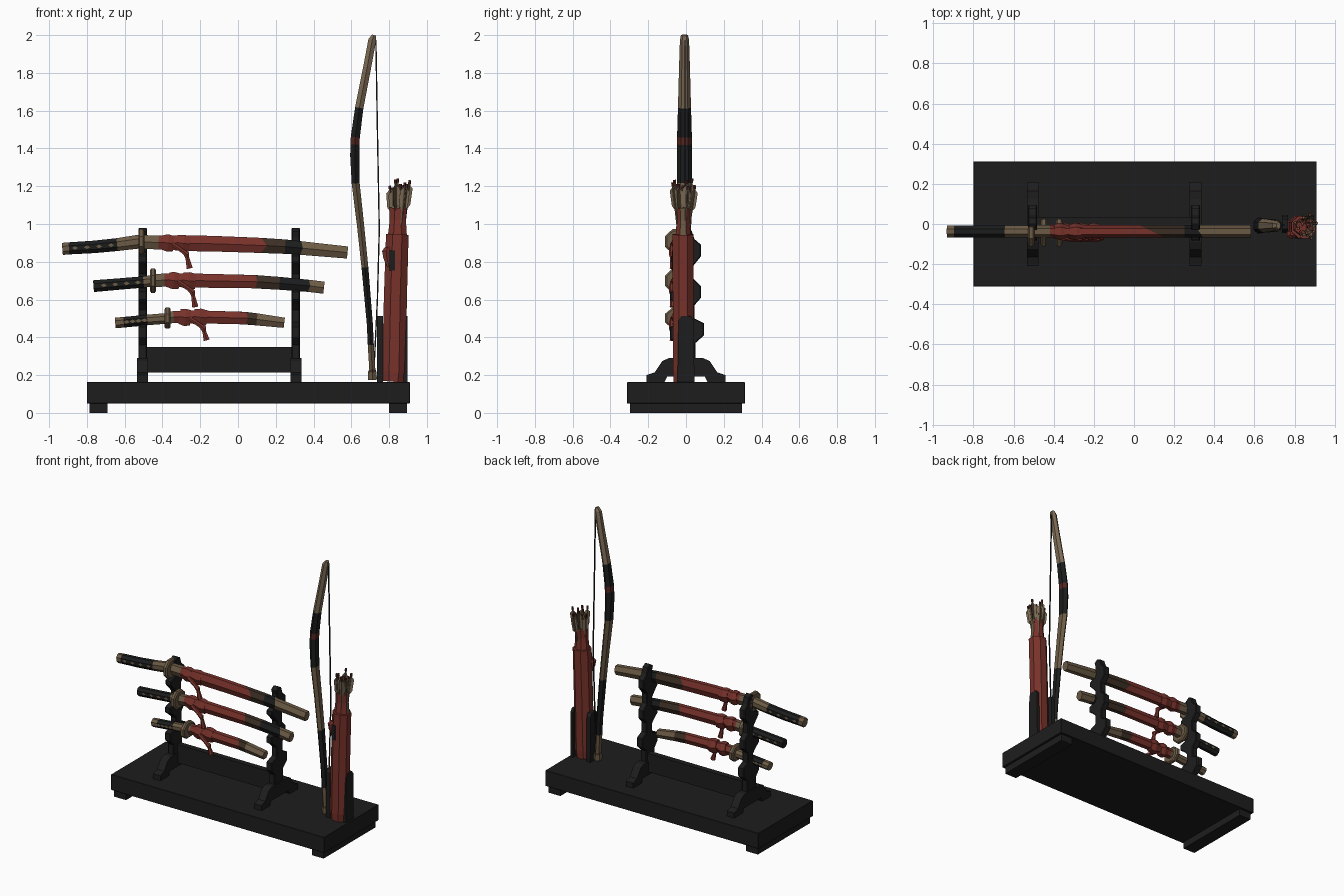
import bpy, bmesh, math, random
from mathutils import Vector

random.seed(4)


def material(name, rgb):
    m = bpy.data.materials.new(name)
    m.diffuse_color = (*rgb, 1)
    return m


BLACK = material("black lacquer", (0.0125, 0.0125, 0.0125))
INK = material("black wrap", (0.011, 0.0115, 0.012))
BROWN = material("tan brown", (0.15, 0.105, 0.06))
PALE = material("pale wood", (0.20, 0.145, 0.09))
DARK = material("dark brown", (0.045, 0.028, 0.018))
RED = material("deep red", (0.19, 0.032, 0.024))
MAROON = material("maroon", (0.09, 0.02, 0.015))
MATS = [BLACK, INK, BROWN, PALE, DARK, RED, MAROON]


def finish(name, bm, mat=None):
    bmesh.ops.recalc_face_normals(bm, faces=bm.faces)
    me = bpy.data.meshes.new(name)
    bm.to_mesh(me)
    bm.free()
    for m in ([mat] if mat else MATS):
        me.materials.append(m)
    ob = bpy.data.objects.new(name, me)
    bpy.context.collection.objects.link(ob)
    return ob


def box(name, lo, hi, mat, bevel=0):
    bm = bmesh.new()
    bmesh.ops.create_cube(bm, size=1)
    for v in bm.verts:
        v.co = Vector([(a + b) / 2 + c * (b - a) for a, b, c in zip(lo, hi, v.co)])
    if bevel:
        bmesh.ops.bevel(bm, geom=bm.edges[:], offset=bevel, segments=1, affect='EDGES')
    return finish(name, bm, mat)


def slab(name, pts, x0, x1, mat, bevel=0):
    """Extrude a (y, z) outline along x."""
    bm = bmesh.new()
    f = bm.faces.new([bm.verts.new((x0, y, z)) for y, z in pts])
    g = bmesh.ops.extrude_face_region(bm, geom=[f])["geom"]
    bmesh.ops.translate(bm, verts=[v for v in g if isinstance(v, bmesh.types.BMVert)],
                        vec=(x1 - x0, 0, 0))
    if bevel:
        rim = [e for e in bm.edges if abs(e.verts[0].co.x - e.verts[1].co.x) < 1e-6]
        bmesh.ops.bevel(bm, geom=rim, offset=bevel, segments=1, affect='EDGES')
    return finish(name, bm, mat)


def loft(name, rings, mats, sides=8):
    """Tube through (x, y, z, half width in xz, half depth in y, optional slant), one material per span."""
    bm = bmesh.new()
    loops = []
    for i, (x, y, z, w, d, *slant) in enumerate(rings):
        a, b = rings[max(i - 1, 0)], rings[min(i + 1, len(rings) - 1)]
        t = Vector((b[0] - a[0], b[1] - a[1], b[2] - a[2])).normalized()
        n = t.cross(Vector((0, 1, 0))).normalized()
        s = t.cross(n)
        k = 1 / math.cos(math.pi / sides)
        loop = []
        for j in range(sides):
            q = 2 * math.pi * (j + 0.5) / sides
            off = n * w * k * math.cos(q) + s * d * k * math.sin(q)
            if slant:
                off = off - t * off.y / d * slant[0]
            loop.append(bm.verts.new(Vector((x, y, z)) + off))
        loops.append(loop)
    if not isinstance(mats, list):
        mats = [mats] * (len(rings) - 1)
    for i, m in enumerate(mats):
        for j in range(sides):
            k = (j + 1) % sides
            f = bm.faces.new((loops[i][j], loops[i][k], loops[i + 1][k], loops[i + 1][j]))
            f.material_index = MATS.index(m)
    for lp, m in ((loops[0], mats[0]), (loops[-1], mats[-1])):
        bm.faces.new(lp).material_index = MATS.index(m)
    return finish(name, bm)


# Base board on two cross feet
box("base_board", (-0.80, -0.312, 0.05), (0.91, 0.312, 0.163), BLACK, 0.002)
for x0, x1 in ((-0.785, -0.69), (0.80, 0.895)):
    box("base_foot", (x0, -0.297, 0), (x1, 0.297, 0.05), BLACK)

# Rack: two notched posts with arched feet, joined by a rail
post = [(-0.05, 0.27), (-0.05, 0.36), (-0.085, 0.40), (-0.085, 0.455), (-0.02, 0.48), (-0.02, 0.545),
        (-0.05, 0.575), (-0.085, 0.60), (-0.085, 0.64), (-0.02, 0.66), (-0.02, 0.735), (-0.05, 0.77),
        (-0.08, 0.80), (-0.08, 0.83), (-0.02, 0.855), (-0.02, 0.93), (-0.03, 0.96), (0, 0.98),
        (0.03, 0.965), (0.045, 0.92), (0.08, 0.89), (0.08, 0.83), (0.04, 0.78), (0.04, 0.71),
        (0.08, 0.67), (0.08, 0.61), (0.045, 0.57), (0.045, 0.50), (0.095, 0.475), (0.095, 0.41),
        (0.05, 0.37), (0.05, 0.27)]
half = [(0.21, 0.16), (0.21, 0.20), (0.165, 0.215), (0.125, 0.275), (0.09, 0.29)]
foot = half + [(-y, z) for y, z in half[::-1]] + [(-0.115, 0.16), (-0.10, 0.192), (0.10, 0.192), (0.115, 0.16)]
for x in (-0.505, 0.306):
    slab("rack_post", post, x - 0.023, x + 0.023, BLACK, 0.005)
    slab("rack_foot", foot, x - 0.029, x + 0.029, BLACK)
box("rack_rail", (-0.49, -0.005, 0.215), (0.29, 0.035, 0.348), BLACK)


def at(path, x):
    """Height of a (x, z, ...) path at x."""
    for a, b in zip(path, path[1:]):
        if a[0] <= x <= b[0]:
            return a[1] + (b[1] - a[1]) * (x - a[0]) / (b[0] - a[0])
    return path[-1][1]


def sword(label, handle, grip, sheath, bands, guard_x, guard_r, knot, tassel_z):
    y = -0.037
    # Handle with brown diamonds left open by the wrap
    loft(label + "_handle", [(x, y, z, h, 0.029) for x, z, h in handle], grip)
    x0, x1 = handle[1][0], handle[3][0]
    for i in range(4):
        x = x0 + (x1 - x0) * (i + 0.5) / 4
        z = at(handle, x)
        for s in (-1, 1):
            bm = bmesh.new()
            bm.faces.new([bm.verts.new((x + dx, y + s * 0.0305, z + dz)) for dx, dz in
                          ((-0.016, 0), (0, -s * 0.010), (0.016, 0), (0, s * 0.010))])
            finish(label + "_wrap_diamond", bm, BROWN)
    # Guard
    z = (handle[-1][1] + sheath[0][1]) / 2
    loft(label + "_guard", [(guard_x + dx, y - 0.006, z, guard_r * k, 0.068 * k) for dx, k in
                            ((-0.016, 0.86), (-0.009, 1), (0.009, 1), (0.016, 0.86))], BROWN)
    # Sheath
    loft(label + "_sheath", [(r[0], y, r[1], r[2], 0.027, *r[3:]) for r in sheath], bands, 6)
    # Cord wrapping, knot and tassel
    for dx, w in ((-0.05, 0.03), (0.03, 0.035)):
        x = knot + dx
        z = at(sheath, x)
        loft(label + "_cord", [(x - w, y, z + 0.003, 0.039, 0.030), (x, y, z - 0.002, 0.046, 0.037),
                               (x + w, y, z - 0.005, 0.040, 0.030)], RED, 6)
    z = at(sheath, knot)
    loft(label + "_tassel", [(knot - 0.03, -0.07, z - 0.005, 0.012, 0.012), (knot + 0.03, -0.077, z - 0.045, 0.011, 0.011),
                             (knot + 0.048, -0.075, z - 0.06, 0.015, 0.013),
                             (knot + 0.052, -0.072, z - 0.08, 0.010, 0.010),
                             (knot + 0.064, -0.07, tassel_z, 0.016, 0.014)], RED, 6)


sword("long_sword", [(-0.93, 0.868, 0.032), (-0.895, 0.871, 0.032), (-0.76, 0.879, 0.033), (-0.64, 0.891, 0.034),
                     (-0.50, 0.910, 0.037)], [BROWN, INK, INK, BROWN],
      [(-0.50, 0.905, 0.036), (-0.42, 0.902, 0.037), (-0.2, 0.897, 0.042), (-0.08, 0.894, 0.041),
       (0.09, 0.888, 0.040, 0.055), (0.25, 0.880, 0.038), (0.32, 0.874, 0.036, 0.02), (0.58, 0.849, 0.032)],
      [BROWN, RED, RED, RED, DARK, INK, BROWN], -0.512, 0.066, -0.32, 0.765)
sword("middle_sword", [(-0.765, 0.671, 0.031), (-0.74, 0.673, 0.031), (-0.62, 0.683, 0.030), (-0.50, 0.693, 0.030),
                       (-0.45, 0.70, 0.03)], [INK, INK, INK, BROWN],
      [(-0.45, 0.70, 0.033), (-0.39, 0.703, 0.035), (-0.2, 0.70, 0.037), (0.08, 0.695, 0.035, 0.02), (0.22, 0.686, 0.034),
       (0.36, 0.674, 0.032, 0.02), (0.455, 0.663, 0.032)],
      [BROWN, RED, RED, DARK, INK, BROWN], -0.45, 0.065, -0.29, 0.56)
sword("short_sword", [(-0.65, 0.476, 0.028), (-0.605, 0.480, 0.028), (-0.54, 0.486, 0.028), (-0.48, 0.492, 0.028),
                      (-0.38, 0.50, 0.028)], [BROWN, INK, INK, BROWN],
      [(-0.38, 0.503, 0.03), (-0.34, 0.507, 0.032), (-0.2, 0.508, 0.034), (0.03, 0.502, 0.033, 0.02), (0.10, 0.495, 0.032),
       (0.245, 0.477, 0.027)],
      [BROWN, RED, RED, DARK, BROWN], -0.373, 0.056, -0.23, 0.385)

# Bow limb and string
bow = [(0.720, 2.0, 0.010, 0.016), (0.711, 1.975, 0.021, 0.021), (0.684, 1.83, 0.021, 0.025), (0.642, 1.615, 0.022, 0.03),
       (0.621, 1.46, 0.024, 0.034), (0.619, 1.42, 0.024, 0.034), (0.618, 1.36, 0.024, 0.035), (0.623, 1.215, 0.021, 0.035),
       (0.648, 1.0, 0.019, 0.031), (0.672, 0.77, 0.018, 0.029), (0.698, 0.47, 0.016, 0.027), (0.703, 0.36, 0.016, 0.026),
       (0.711, 0.23, 0.016, 0.024), (0.711, 0.215, 0.023, 0.028), (0.712, 0.175, 0.023, 0.028)]
loft("bow_limb", [(x, -0.008, z, w, d) for x, z, w, d in bow],
     [PALE, PALE, PALE, INK, MAROON, INK, INK, BROWN, BROWN, INK, INK, BROWN, DARK, BROWN], 6)
loft("bow_string", [(x, -0.005, z, 0.0035, 0.0035) for x, z in
                    ((0.730, 1.975), (0.738, 1.5), (0.748, 0.97), (0.738, 0.6), (0.722, 0.27))], INK, 4)

# Quiver with knot and emblem plate
qy = -0.015
loft("quiver_body", [(0.822, qy, 0.165, 0.057, 0.05), (0.826, qy, 0.22, 0.063, 0.054), (0.833, qy, 0.60, 0.061, 0.055),
                     (0.842, qy, 0.90, 0.060, 0.056), (0.844, qy, 0.945, 0.060, 0.056)], RED)
loft("quiver_knot", [(0.79, -0.045, 0.875, 0.012, 0.012), (0.785, -0.05, 0.855, 0.022, 0.022),
                     (0.788, -0.05, 0.82, 0.018, 0.018), (0.80, -0.055, 0.775, 0.010, 0.010)], RED, 6)
box("quiver_emblem", (0.802, qy - 0.060, 0.755), (0.832, qy - 0.053, 0.86), INK)

# Collar around the arrows, with bare shafts showing on its outer side
collar = loft("quiver_collar", [(0.844, qy, 0.94, 0.050, 0.040), (0.846, qy, 1.02, 0.043, 0.034),
                                (0.848, qy, 1.085, 0.046, 0.038)], RED)
for f in collar.data.polygons:
    if f.normal.x > 0.8:
        f.material_index = MATS.index(BROWN)

# Quiver holder: two tapered side plates
plate = [(-0.045, 0.16), (-0.04, 0.49), (-0.025, 0.512), (0.025, 0.512), (0.04, 0.49), (0.045, 0.16)]
slab("holder_left", plate, 0.737, 0.768, BLACK)
slab("holder_right", plate, 0.877, 0.897, BLACK)

# Arrows fanned out of the collar: shaft, three feathers, dark nock
for i in range(12):
    a = i * 2.4
    r = 0.066 * math.sqrt((i + 0.5) / 12)
    base = Vector((0.846 + r * 0.55 * math.cos(a), qy + r * 0.45 * math.sin(a), 0.95))
    top = Vector((0.857 + r * math.cos(a), qy + r * math.sin(a), random.uniform(1.19, 1.245)))
    loft("arrow_shaft", [(*base, 0.005, 0.005), (*top, 0.005, 0.005)], BROWN, 5)
    loft("arrow_nock", [(*base.lerp(top, 0.93), 0.0065, 0.0065), (*top, 0.0065, 0.0065)], MAROON, 5)
    bm = bmesh.new()
    for k in range(3):
        d = Vector((math.cos(a + k * 2.094), math.sin(a + k * 2.094), 0))
        bm.faces.new([bm.verts.new(base.lerp(top, t) + d * w) for t, w in
                      ((0.45, 0.003), (0.54, 0.020), (0.84, 0.022), (0.91, 0.003))])
    finish("arrow_feathers", bm, PALE)
